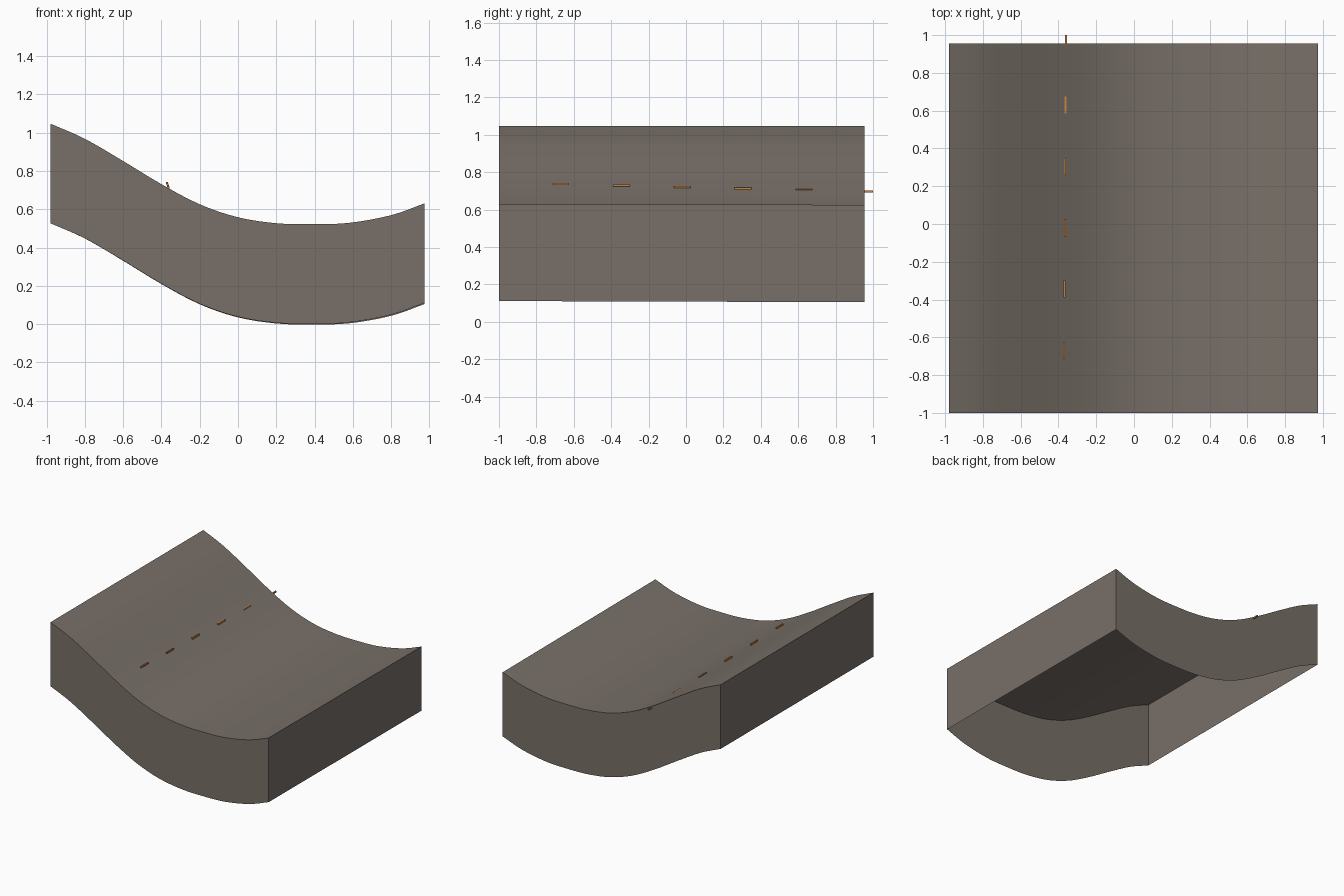
import bpy
import bmesh
import math

cube = bpy.data.objects.get("Cube")
if cube:
    bpy.data.objects.remove(cube, do_unlink=True)

DEPTH = 0.52
FRONT, BACK = -1.0, 0.955
KNOTS = [(-0.98, 0.527), (-0.8, 0.448), (-0.6, 0.332), (-0.4, 0.211),
         (-0.2, 0.106), (0.0, 0.038), (0.2, 0.007), (0.38, 0.002),
         (0.58, 0.009), (0.8, 0.049), (0.975, 0.111)]


def make_material(name, color):
    mat = bpy.data.materials.new(name)
    mat.use_nodes = True
    mat.diffuse_color = color
    mat.node_tree.nodes["Principled BSDF"].inputs["Base Color"].default_value = color
    return mat


def smooth_profile(knots, steps):
    """Resample the knots along a Catmull-Rom curve."""
    ends = [[2 * a - b for a, b in zip(*pair)]
            for pair in (knots[:2], knots[:-3:-1])]
    pts = [ends[0]] + list(knots) + [ends[1]]
    out = []
    for p, q, r, s in zip(pts, pts[1:], pts[2:], pts[3:]):
        for i in range(steps):
            t = i / steps
            out.append([0.5 * (2 * b + (c - a) * t
                               + (2 * a - 5 * b + 4 * c - d) * t * t
                               + (3 * b - a - 3 * c + d) * t ** 3)
                        for a, b, c, d in zip(p, q, r, s)])
    out.append(list(knots[-1]))
    return out


def finish(bm, name, mat):
    mesh = bpy.data.meshes.new(name)
    bm.to_mesh(mesh)
    bm.free()
    mesh.materials.append(mat)
    obj = bpy.data.objects.new(name, mesh)
    bpy.context.collection.objects.link(obj)
    return obj


ground = make_material("grey brown", (0.19, 0.162, 0.14, 1))
orange = make_material("orange", (0.6, 0.22, 0.05, 1))

# Curved ground block: wavy top and four skirt walls, open underneath
bm = bmesh.new()
rows = []
for x, z in smooth_profile(KNOTS, 4):
    drop = 0.003 * (1 + x)
    rows.append([bm.verts.new(p) for p in (
        (x, FRONT, z), (x, FRONT, z + DEPTH),
        (x, BACK, z + DEPTH - drop), (x, BACK, z - drop))])
for a, b in zip(rows, rows[1:]):
    for i in range(3):
        bm.faces.new((a[i], b[i], b[i + 1], a[i + 1]))
bm.faces.new(rows[0])
bm.faces.new(rows[-1][::-1])
block = finish(bm, "ground_block", ground)
bpy.ops.object.select_all(action="DESELECT")
block.select_set(True)
bpy.context.view_layer.objects.active = block
bpy.ops.object.shade_smooth_by_angle(angle=math.radians(30))

# Row of small dashes sinking gradually into the slope
COUNT = 6
for i in range(COUNT):
    t = i / (COUNT - 1)
    bm = bmesh.new()
    bmesh.ops.create_cube(bm, size=1)
    bmesh.ops.scale(bm, vec=(0.01, 0.09, 0.012), verts=bm.verts)
    dash = finish(bm, f"lane_dash_{i + 1}", orange)
    dash.location = (-0.37 + 0.01 * t, -0.67 + 1.625 * t, 0.737 - 0.04 * t)
